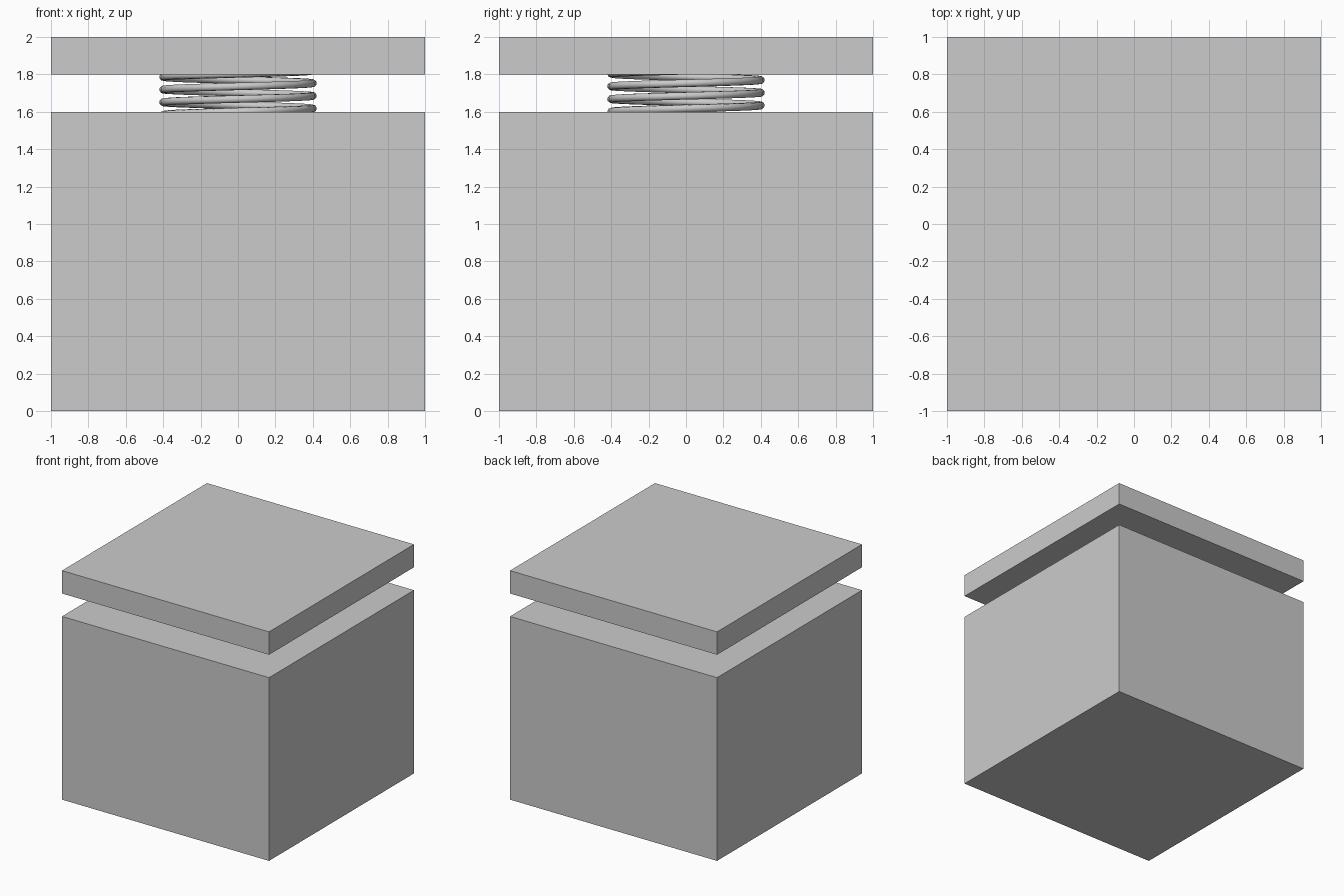
import bpy, math

if "Cube" in bpy.data.objects:
    bpy.data.objects.remove(bpy.data.objects["Cube"])


def block(name, z0, z1):
    bpy.ops.mesh.primitive_cube_add(size=1, location=(0, 0, (z0 + z1) / 2))
    ob = bpy.context.object
    ob.name = name
    ob.scale = (2, 2, z1 - z0)
    bpy.ops.object.transform_apply(location=False, rotation=False, scale=True)
    return ob


# solid box and floating lid
block("box", 0, 1.6)
block("lid", 1.8, 2.0)

# coil spring, with its ends sunk into the box and the lid
R, PITCH, WIRE, STEPS = 0.4, 0.0675, 0.021, 32
Z_START, TURNS = 1.55, 4.25
curve = bpy.data.curves.new("spring_path", "CURVE")
curve.dimensions = "3D"
curve.bevel_depth = WIRE
curve.bevel_resolution = 2
curve.use_fill_caps = True
line = curve.splines.new("POLY")
n = int(TURNS * STEPS)
line.points.add(n)
for i, p in enumerate(line.points):
    a = 2 * math.pi * i / STEPS
    p.co = (R * math.cos(a), R * math.sin(a), Z_START + PITCH * i / STEPS, 1)
spring = bpy.data.objects.new("spring", curve)
bpy.context.collection.objects.link(spring)

bpy.ops.object.select_all(action="DESELECT")
spring.select_set(True)
bpy.context.view_layer.objects.active = spring
bpy.ops.object.convert(target="MESH")
bpy.ops.object.shade_smooth_by_angle(angle=math.radians(50))
